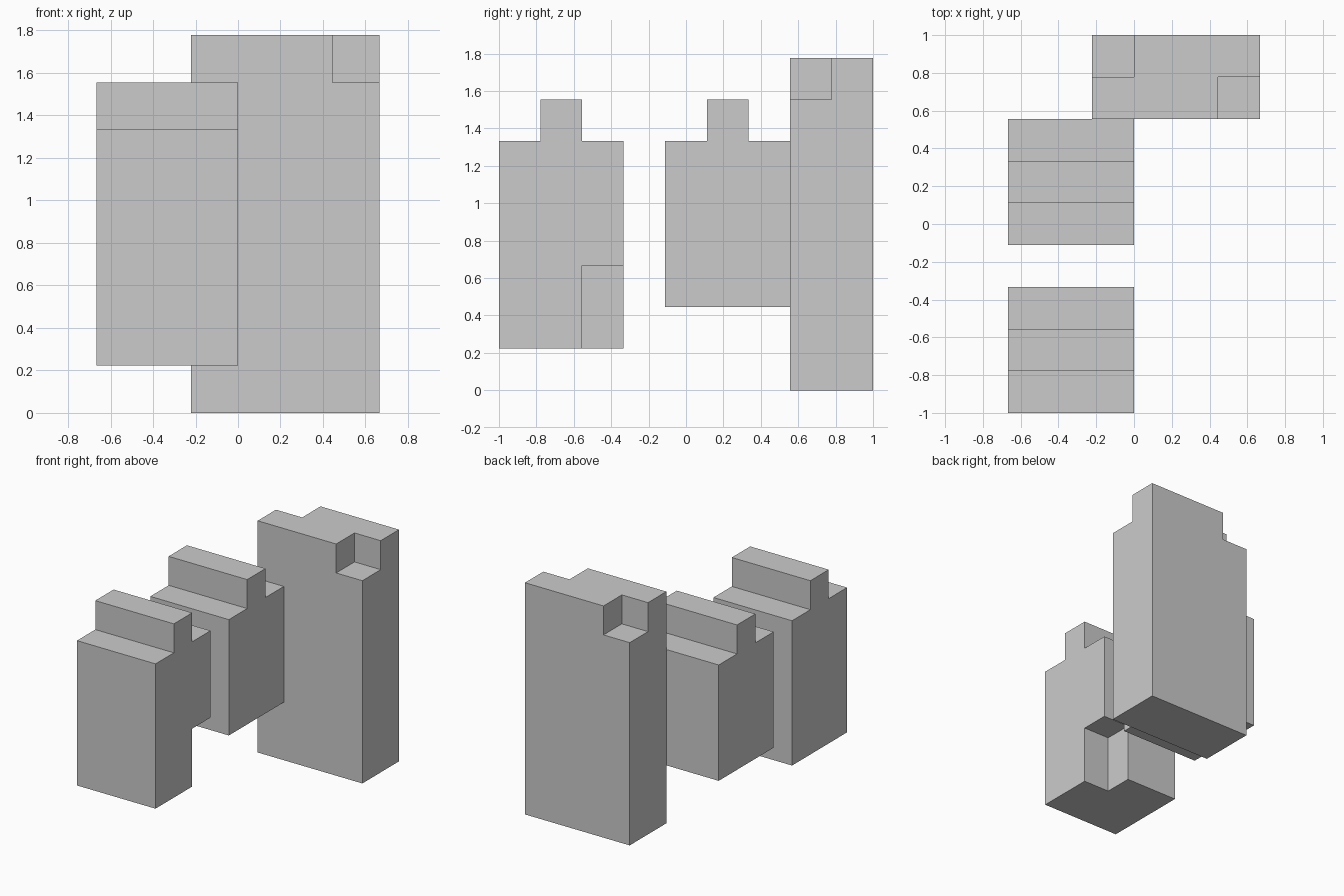
import bpy
import bmesh

if "Cube" in bpy.data.objects:
    bpy.data.objects.remove(bpy.data.objects["Cube"])

U = 2 / 9      # the model sits on a grid of nine steps along its longest side
OVER = 0.5     # how far cutters reach past the outer faces


def prism(name, profile, x0, x1):
    """Extrude a (y, z) profile, given in grid steps, from x0 to x1."""
    bm = bmesh.new()
    face = bm.faces.new([bm.verts.new((x0 * U, y * U, z * U)) for y, z in profile])
    grown = bmesh.ops.extrude_face_region(bm, geom=[face])["geom"]
    verts = [v for v in grown if isinstance(v, bmesh.types.BMVert)]
    bmesh.ops.translate(bm, verts=verts, vec=((x1 - x0) * U, 0, 0))
    bmesh.ops.recalc_face_normals(bm, faces=bm.faces)
    mesh = bpy.data.meshes.new(name)
    bm.to_mesh(mesh)
    bm.free()
    obj = bpy.data.objects.new(name, mesh)
    bpy.context.collection.objects.link(obj)
    return obj


def box(name, x, y, z):
    profile = [(y[0], z[0]), (y[1], z[0]), (y[1], z[1]), (y[0], z[1])]
    return prism(name, profile, *x)


def ridged_block(name, y0, bottom):
    """Block three steps square with a raised ridge running along x."""
    profile = [(y0, bottom), (y0 + 3, bottom), (y0 + 3, 6), (y0 + 2, 6),
               (y0 + 2, 7), (y0 + 1, 7), (y0 + 1, 6), (y0, 6)]
    return prism(name, profile, -3, 0)


def notch(obj, x, y, z):
    """Cut a box out of a corner and bake the result."""
    cutter = box("notch_cutter", x, y, z)
    cutter.hide_render = True
    mod = obj.modifiers.new("notch", "BOOLEAN")
    mod.operation = "DIFFERENCE"
    mod.solver = "EXACT"
    mod.object = cutter
    bpy.context.view_layer.objects.active = obj
    bpy.ops.object.modifier_apply(modifier=mod.name)
    bpy.data.objects.remove(cutter)


# Front block, undercut at its back right lower corner
front_block = ridged_block("front_block", -4.5, 1)
notch(front_block, (-1, OVER), (-2.5, -1.5 + OVER), (1 - OVER, 3))

# Middle block, touching the tower
ridged_block("middle_block", -0.5, 2)

# Tall tower with two opposite top corners removed
tower = box("tower", (-1, 3), (2.5, 4.5), (0, 8))
notch(tower, (2, 3 + OVER), (2.5 - OVER, 3.5), (7, 8 + OVER))
notch(tower, (-1 - OVER, 0), (3.5, 4.5 + OVER), (7, 8 + OVER))
